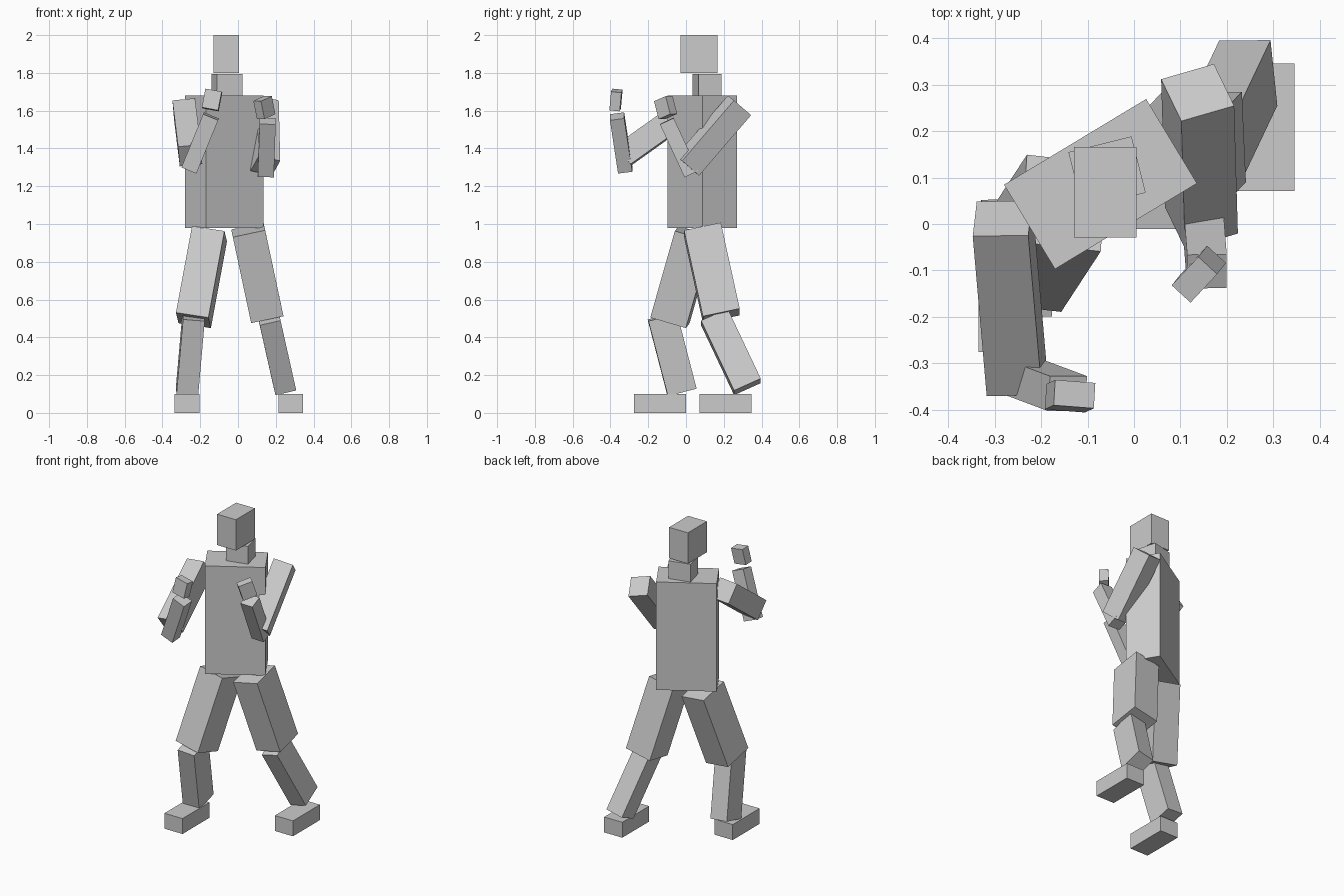
import bpy
from mathutils import Vector, Matrix


def box(name, start, end, side, width, depth):
    """Box running from start to end, with its width along 'side'."""
    a, b = Vector(start), Vector(end)
    z = (b - a).normalized()
    x = Vector(side)
    x = (x - z * x.dot(z)).normalized()
    y = z.cross(x)
    rot = Matrix((x, y, z)).transposed().to_4x4()
    bpy.ops.mesh.primitive_cube_add(size=1)
    ob = bpy.context.object
    ob.name = name
    size = Matrix.Diagonal((width, depth, (b - a).length, 1))
    ob.matrix_world = Matrix.Translation((a + b) / 2) @ rot @ size
    return ob


X = (1, 0, 0)

# Head, neck and turned torso
box("head", (-0.062, 0.068, 1.8), (-0.062, 0.068, 2.0), X, 0.135, 0.195)
box("neck", (-0.058, 0.111, 1.67), (-0.058, 0.111, 1.795), (0.135, 0.034, 0), 0.14, 0.125)
box("torso", (-0.072, 0.086, 0.98), (-0.072, 0.086, 1.68), (0.305, 0.184, 0), 0.357, 0.212)

# Right leg, stepping forward
box("right_thigh", (-0.236, -0.085, 0.490), (-0.151, 0.045, 0.948), (0.172, -0.02, -0.027), 0.175, 0.197)
box("right_shin", (-0.270, -0.022, 0.113), (-0.235, -0.125, 0.510), (0.115, 0.005, -0.01), 0.115, 0.157)
box("right_foot", (-0.27, -0.138, 0), (-0.27, -0.138, 0.1), X, 0.13, 0.275)

# Left leg, set back
box("left_thigh", (0.151, 0.187, 0.514), (0.054, 0.087, 0.969), (0.17, 0, 0.036), 0.175, 0.199)
box("left_shin", (0.246, 0.325, 0.138), (0.163, 0.150, 0.508), (0.108, 0, 0.025), 0.113, 0.155)
box("left_foot", (0.28, 0.208, 0), (0.28, 0.208, 0.1), X, 0.13, 0.275)

# Right arm, raised in front
box("right_upper_arm", (-0.253, -0.332, 1.363), (-0.283, 0.012, 1.608), (0.12, 0, 0.01), 0.12, 0.128)
box("right_forearm", (-0.258, -0.322, 1.288), (-0.143, -0.365, 1.570), (0.08, 0, -0.033), 0.086, 0.076)
box("right_hand", (-0.147, -0.375, 1.607), (-0.128, -0.366, 1.706), (0.085, -0.007, -0.02), 0.088, 0.055)

# Left arm, guarding the chest
box("left_upper_arm", (0.145, 0.008, 1.308), (0.137, 0.283, 1.628), (0.115, 0.033, -0.026), 0.121, 0.127)
box("left_forearm", (0.147, 0.028, 1.265), (0.157, -0.102, 1.545), X, 0.085, 0.08)
box("left_hand", (0.149, -0.096, 1.569), (0.130, -0.120, 1.664), (0.058, 0.062, 0.028), 0.088, 0.055)
